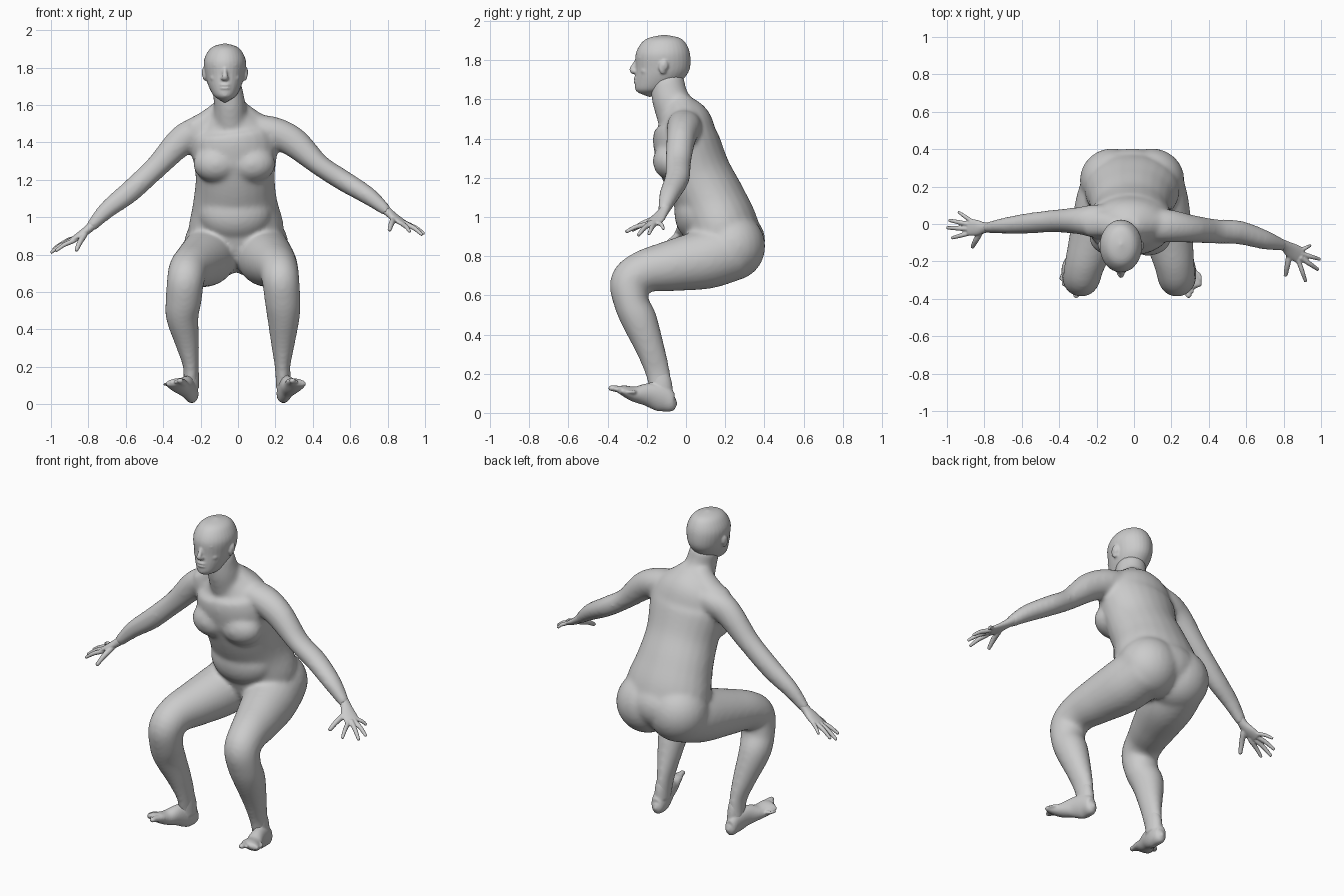
import bpy, bmesh, math
from mathutils import Vector, Matrix


def spline(pts, sub):
    P = [Vector(p) for p in pts]
    out = []
    for i in range(len(P) - 1):
        p0, p1, p2, p3 = P[max(i - 1, 0)], P[i], P[i + 1], P[min(i + 2, len(P) - 1)]
        for k in range(sub):
            t = k / sub
            out.append((p1 * 2 + (p2 - p0) * t + (p0 * 2 - p1 * 5 + p2 * 4 - p3) * t ** 2
                        + (p1 * 3 - p0 - p2 * 3 + p3) * t ** 3) * 0.5)
    return out + [P[-1]]


def tube(bm, pts, ref=(1, 0, 0), axis=None, n=24, sub=5):
    """Closed loft of ellipses; each point is x, y, z, radius along ref, radius across."""
    S = spline(pts, sub)
    C = [Vector(p[:3]) for p in S]
    rings, ends = [], []
    for i, c in enumerate(C):
        t = Vector(axis) if axis else C[min(i + 1, len(C) - 1)] - C[max(i - 1, 0)]
        t.normalize()
        u = Vector(ref) - t * t.dot(Vector(ref))
        u.normalize()
        v = t.cross(u)
        a, b = max(S[i][3], 0.002), max(S[i][4], 0.002)
        rings.append([bm.verts.new(c + u * a * math.cos(w) + v * b * math.sin(w))
                      for w in (2 * math.pi * k / n for k in range(n))])
        if i in (0, len(C) - 1):
            ends.append(bm.verts.new(c + t * min(a, b) * (0.6 if i else -0.6)))
    for r, q in zip(rings, rings[1:]):
        for k in range(n):
            bm.faces.new((r[k], r[k - 1], q[k - 1], q[k]))
    for k in range(n):
        bm.faces.new((ends[0], rings[0][k - 1], rings[0][k]))
        bm.faces.new((ends[1], rings[-1][k], rings[-1][k - 1]))


def ball(bm, c, r, rot=(0, 'X')):
    m = Matrix.Translation(c) @ Matrix.Rotation(rot[0], 4, rot[1]) @ Matrix.Diagonal((*r, 1))
    bmesh.ops.create_uvsphere(bm, u_segments=24, v_segments=16, radius=1, matrix=m)


def finish(bm, name, voxel, smooth):
    """Fuse the overlapping shells into one skin."""
    bmesh.ops.recalc_face_normals(bm, faces=bm.faces)
    me = bpy.data.meshes.new(name)
    bm.to_mesh(me)
    bm.free()
    ob = bpy.data.objects.new(name, me)
    bpy.context.collection.objects.link(ob)
    rm = ob.modifiers.new("fuse", 'REMESH')
    rm.mode = 'VOXEL'
    rm.voxel_size = voxel
    rm.use_smooth_shade = True
    sm = ob.modifiers.new("soften", 'SMOOTH')
    sm.factor = 0.5
    sm.iterations = smooth
    dg = bpy.context.evaluated_depsgraph_get()
    new = bpy.data.meshes.new_from_object(ob.evaluated_get(dg))
    ob.modifiers.clear()
    ob.data = new
    return ob


# Torso, from pelvis up the leaning spine
bm = bmesh.new()
tube(bm, [(-.01, .24, .765, .14, .10), (-.01, .215, .83, .235, .175), (-.01, .18, .945, .255, .19),
          (-.015, .125, 1.08, .226, .18), (-.015, .055, 1.22, .212, .175), (-.02, .0, 1.385, .232, .17),
          (-.03, -.01, 1.48, .20, .143), (-.04, -.045, 1.555, .11, .10)])
# Neck
tube(bm, [(-.03, -.01, 1.46, .10, .12), (-.04, -.05, 1.54, .093, .108), (-.045, -.082, 1.61, .084, .094),
          (-.06, -.098, 1.70, .08, .088)])
# Belly and seat fill
ball(bm, (-.015, .065, 1.02), (.195, .125, .15))
ball(bm, (-.01, .24, .88), (.20, .165, .15))
# Chest fill, bust, shoulder slopes and buttocks
ball(bm, (-.02, -.055, 1.32), (.18, .103, .13))
for s in (-1, 1):
    ball(bm, (-.02 + s * .095, -.07, 1.285), (.125, .10, .10))
    tube(bm, [(-.043 + s * .04, -.02, 1.59, .045, .06), (-.043 + s * .12, .0, 1.525, .05, .07),
              (-.043 + s * .20, .0, 1.475, .055, .07)], ref=(0, 0, 1))
    ball(bm, (-.01 + s * .105, .235, .85), (.175, .17, .175))

# Arms
tube(bm, [(-.08, .0, 1.49, .08, .06), (-.2, .015, 1.46, .09, .08), (-.30, .018, 1.41, .072, .08),
          (-.435, .015, 1.27, .060, .062), (-.58, .002, 1.135, .054, .059), (-.70, -.010, 1.04, .042, .048),
          (-.79, -.02, .945, .028, .030)], ref=(0, 1, 0))
tube(bm, [(.06, -.01, 1.49, .08, .06), (.18, -.01, 1.46, .088, .08), (.30, -.025, 1.40, .075, .08),
          (.435, -.04, 1.28, .066, .058), (.56, -.045, 1.198, .064, .056), (.70, -.085, 1.112, .052, .048),
          (.80, -.115, 1.03, .031, .029)], ref=(0, 1, 0))

# Legs share one side profile (y, z, width, depth); the x path differs per side
leg = [(.25, .83, .14, .15), (.10, .785, .150, .153), (-.08, .75, .128, .13), (-.21, .722, .108, .11),
       (-.285, .665, .10, .103), (-.277, .56, .096, .090), (-.237, .47, .088, .091), (-.18, .32, .063, .073),
       (-.143, .20, .042, .063), (-.125, .09, .040, .056)]
leg_x = {"left": (.12, .145, .188, .215, .228, .238, .243, .24, .238, .243),
         "right": (-.13, -.165, -.22, -.262, -.28, -.29, -.298, -.27, -.252, -.255)}
for xs in leg_x.values():
    tube(bm, [(x, *p) for x, p in zip(xs, leg)])
finish(bm, "body", .012, 12)

# Feet, heels down and toes raised
sole = [(0, -.056, .048, .022, .028), (.002, -.075, .051, .036, .048), (.008, -.12, .072, .041, .068),
        (.028, -.19, .092, .043, .060), (.058, -.26, .095, .048, .040), (.083, -.315, .112, .054, .027),
        (.092, -.34, .118, .051, .018)]
for name, s, hx, k in (("left_foot", 1, .243, .78), ("right_foot", -1, -.247, 1)):
    bm = bmesh.new()
    tube(bm, [(hx + s * k * d, *r) for d, *r in sole], ref=(.95, -s * .31, 0))
    # Ankle
    tube(bm, [(hx, -.14, .20, .034, .052), (hx, -.128, .15, .039, .056), (hx, -.12, .09, .04, .055)])
    for i in range(5):
        f = i / 4
        r = .019 - .008 * f if i else .022
        tube(bm, [(hx + s * k * (.047 + .066 * f), -.31 + .05 * f, .113 - .008 * f, r, r),
                  (hx + s * k * (.058 + .078 * f), -.35 + .08 * f, .122 - .016 * f, r * .85, r * .8),
                  (hx + s * k * (.063 + .084 * f), -.39 + .092 * f, .127 - .020 * f, r * .7, r * .6)], n=12)
    finish(bm, name, .006, 3)


# Hands: palm plus (knuckle, tip) for little, ring, middle, index and thumb
def hand(name, palm, ref, digits, dy):
    bm = bmesh.new()
    tube(bm, [(x, y + dy, *r) for x, y, *r in palm], ref=ref)
    for i, (a, b) in enumerate(digits):
        a, b = Vector(a) + Vector((0, dy, 0)), Vector(b) + Vector((0, dy, 0))
        r = (.0105, .012, .0125, .012, .015)[i]
        root = a - (b - a) * .25
        mid = a.lerp(b, .5) + Vector((0, 0, .006))
        tube(bm, [(*root, r, r), (*a, r * 1.1, r * 1.1), (*mid, r, r), (*b, r * .75, r * .7)],
             ref=ref, n=12)
    finish(bm, name, .005, 2)


hand("right_hand", [(-.765, -.016, .972, .024, .026), (-.80, -.02, .937, .029, .023),
                    (-.84, -.02, .908, .042, .020), (-.885, -.016, .880, .045, .014)], (0, 1, 0),
     [((-.875, .02, .888), (-.94, .065, .862)), ((-.89, .0, .88), (-.988, .02, .83)),
      ((-.895, -.025, .875), (-1.0, -.02, .811)), ((-.885, -.05, .872), (-.975, -.075, .82)),
      ((-.825, -.05, .90), (-.865, -.124, .822))], 0)
hand("left_hand", [(.775, -.087, 1.052, .027, .027), (.81, -.105, 1.022, .030, .022),
                   (.845, -.13, .993, .042, .019), (.89, -.155, .965, .045, .014)], (.5, .87, 0),
     [((.905, -.12, .966), (.945, -.10, .938)), ((.912, -.15, .96), (.995, -.175, .912)),
      ((.907, -.177, .96), (.985, -.23, .906)), ((.885, -.198, .96), (.918, -.293, .923)),
      ((.83, -.155, .985), (.81, -.262, .932))], -.014)

# Head: stacked horizontal ellipses from chin to crown
bm = bmesh.new()
X = -.07
tube(bm, [(X, -.185, 1.632, .036, .055), (X, -.165, 1.652, .062, .094), (X, -.138, 1.70, .087, .122),
          (X, -.119, 1.755, .104, .138), (X, -.118, 1.83, .113, .139), (X, -.115, 1.885, .092, .115),
          (X, -.112, 1.914, .060, .078), (X, -.11, 1.929, .006, .008)], axis=(0, 0, 1), n=32)
# Nose, lips and chin
tube(bm, [(X, -.245, 1.805, .010, .012), (X, -.262, 1.775, .012, .013), (X, -.275, 1.75, .016, .014),
          (X, -.262, 1.738, .016, .012)], n=14)
for z in (1.707, 1.690):
    ball(bm, (X, -.254, z), (.028, .014, .008))
ball(bm, (X, -.240, 1.655), (.026, .020, .018))
for s in (-1, 1):
    # Nostril, brow, eye, cheek and ear
    ball(bm, (X + s * .014, -.262, 1.743), (.009, .012, .009))
    ball(bm, (X + s * .040, -.232, 1.812), (.030, .016, .009), (s * .35, 'Z'))
    ball(bm, (X + s * .038, -.230, 1.787), (.017, .012, .009))
    ball(bm, (X + s * .052, -.203, 1.745), (.028, .030, .024))
    ball(bm, (X + s * .108, -.118, 1.765), (.011, .022, .036), (s * .3, 'Z'))
    ball(bm, (X + s * .115, -.108, 1.775), (.008, .018, .026), (s * .3, 'Z'))
finish(bm, "head", .006, 3)
